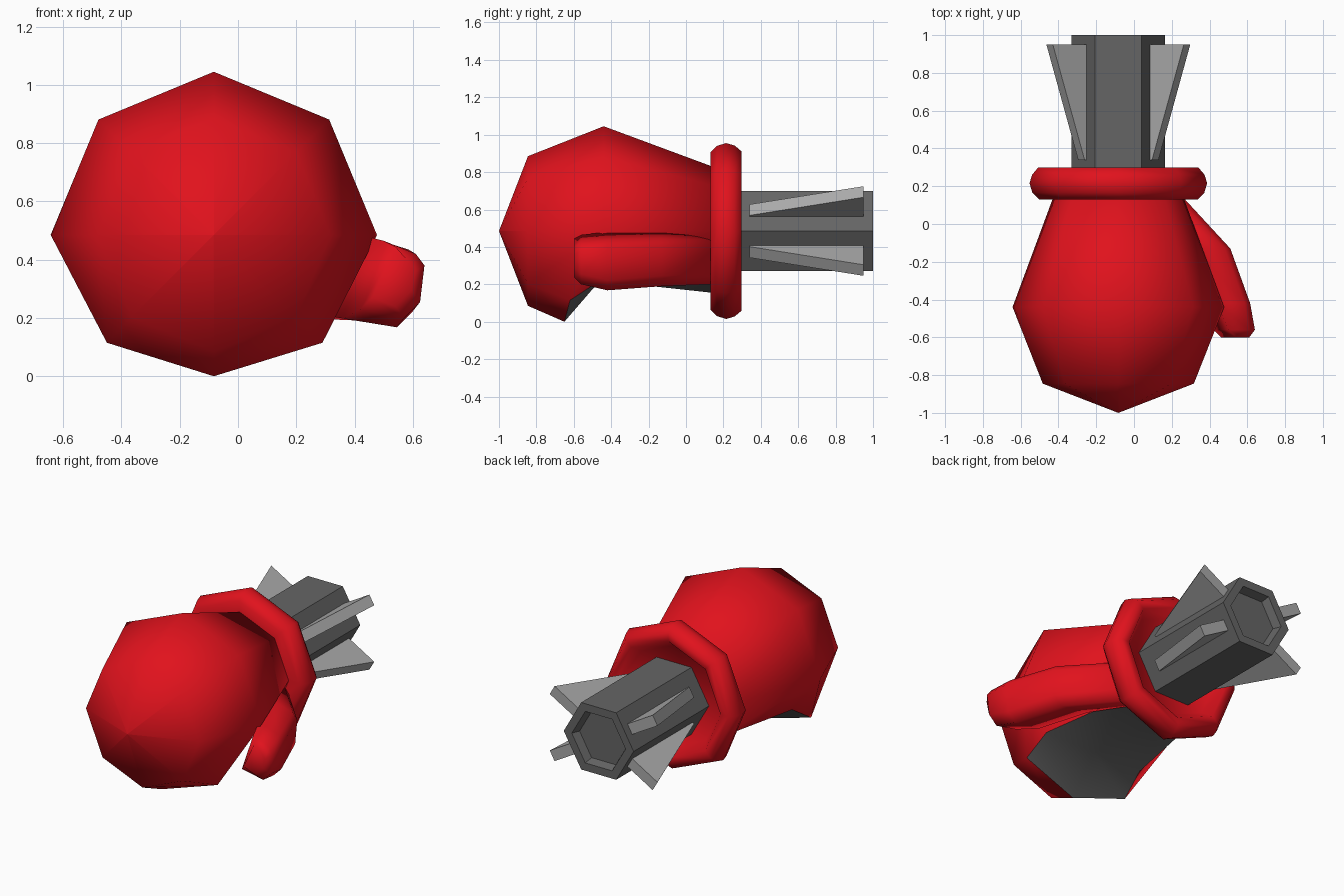
import bpy, bmesh
from math import sin, cos, radians, pi
from mathutils import Vector

if "Cube" in bpy.data.objects:
    bpy.data.objects.remove(bpy.data.objects["Cube"])

CX, CZ = -0.083, 0.485  # long axis of the model, running along y


def material(name, rgb):
    m = bpy.data.materials.new(name)
    m.diffuse_color = (*rgb, 1)
    m.use_nodes = True
    m.node_tree.nodes["Principled BSDF"].inputs["Base Color"].default_value = m.diffuse_color
    return m


RED = material("red", (0.75, 0.006, 0.012))
DARK = material("dark_grey", (0.13, 0.13, 0.13))
LIGHT = material("light_grey", (0.4, 0.4, 0.4))


def ring(y, r, n=8):
    return [Vector((CX + r * cos(2 * pi * i / n), y, CZ + r * sin(2 * pi * i / n))) for i in range(n)]


def loft(name, rings, mats, smooth=True, grey=None):
    """Skin a list of equal rings, close both ends; grey(ring, side) picks the second material."""
    bm = bmesh.new()
    rows = [[bm.verts.new(p) for p in r] for r in rings]
    n = len(rows[0])
    for j in range(len(rows) - 1):
        for i in range(n):
            k = (i + 1) % n
            f = bm.faces.new((rows[j][i], rows[j][k], rows[j + 1][k], rows[j + 1][i]))
            f.material_index = 1 if grey and grey(j, i) else 0
    bm.faces.new(rows[0])
    bm.faces.new(rows[-1])
    bmesh.ops.remove_doubles(bm, verts=bm.verts, dist=0.0005)
    bmesh.ops.recalc_face_normals(bm, faces=bm.faces)
    for f in bm.faces:
        f.smooth = smooth
    for e in bm.edges:
        if len({f.material_index for f in e.link_faces}) > 1:
            e.smooth = False
    me = bpy.data.meshes.new(name)
    bm.to_mesh(me)
    bm.free()
    for m in mats:
        me.materials.append(m)
    ob = bpy.data.objects.new(name, me)
    bpy.context.collection.objects.link(ob)
    return ob


# Glove fist: sphere-like rings, with the lower three points curled over a grey palm
knuckles = ring(-0.44, 0.56)
palm = [p.copy() for p in knuckles]
for i, x in ((5, -0.45), (6, CX), (7, 0.29)):
    mid = i == 6
    knuckles[i] = Vector((x, -0.65 if mid else -0.62, 0.0 if mid else 0.115))
    palm[i] = Vector((x * 0.95, -0.46, 0.22))
wrist = ring(0.14, 0.345)
wrist[6].z = 0.155
tip = [Vector((CX, -1, CZ))] * 8
front = ring(-0.845, 0.4)
bm_rings = [[Vector((CX, -0.9999, CZ)) + (p - tip[0]) * 0.002 for p in front],
            front, knuckles, palm, wrist]
loft("glove", bm_rings, [RED, DARK], grey=lambda j, i: j in (2, 3) and i in (5, 6))

# Thumb: chamfered section swept forward and outward
sections = [  # y, inner x, outer x, bottom z, top z
    (0.13, 0.05, 0.27, 0.20, 0.485),
    (-0.13, 0.24, 0.51, 0.19, 0.485),
    (-0.42, 0.36, 0.615, 0.168, 0.48),
    (-0.56, 0.42, 0.64, 0.20, 0.465),
    (-0.60, 0.46, 0.61, 0.24, 0.445),
]
thumb = []
for y, x0, x1, z0, z1 in sections:
    pts = [(x0 + 0.08, z1), (x1 - 0.03, z1 - 0.045), (x1, z1 - 0.085),
           (x1 - 0.015, z0 + 0.055), (x1 - 0.07, z0), (x0, z0 + 0.03)]
    thumb.append([Vector((x, y, z)) for x, z in pts])
loft("thumb", thumb, [RED])

# Padded cuff
cuff = [(0.14, 0.30), (0.13, 0.42), (0.165, 0.455), (0.215, 0.47), (0.26, 0.457),
        (0.298, 0.425), (0.298, 0.37), (0.24, 0.32)]
loft("cuff", [ring(y, r) for y, r in cuff], [RED])

# Hexagonal rocket tube with a recessed nozzle
tube = [(0.2, 0.247), (1.0, 0.247), (1.0, 0.19), (0.95, 0.17)]
loft("rocket_tube", [ring(y, r, 6) for y, r in tube], [DARK], smooth=False)

# Four tapered fins on the slanted tube faces
for deg in (30, 150, 210, 330):
    out = Vector((cos(radians(deg)), 0, sin(radians(deg))))
    side = Vector((-out.z, 0, out.x)) * 0.034
    fin = []
    for y, tip_r in ((0.34, 0.226), (0.95, 0.42)):
        base = Vector((CX, y, CZ))
        fin.append([base + out * r + side * s for r, s in ((0.205, -1), (tip_r, -1), (tip_r, 1), (0.205, 1))])
    loft("fin_%d" % deg, fin, [LIGHT], smooth=False)
